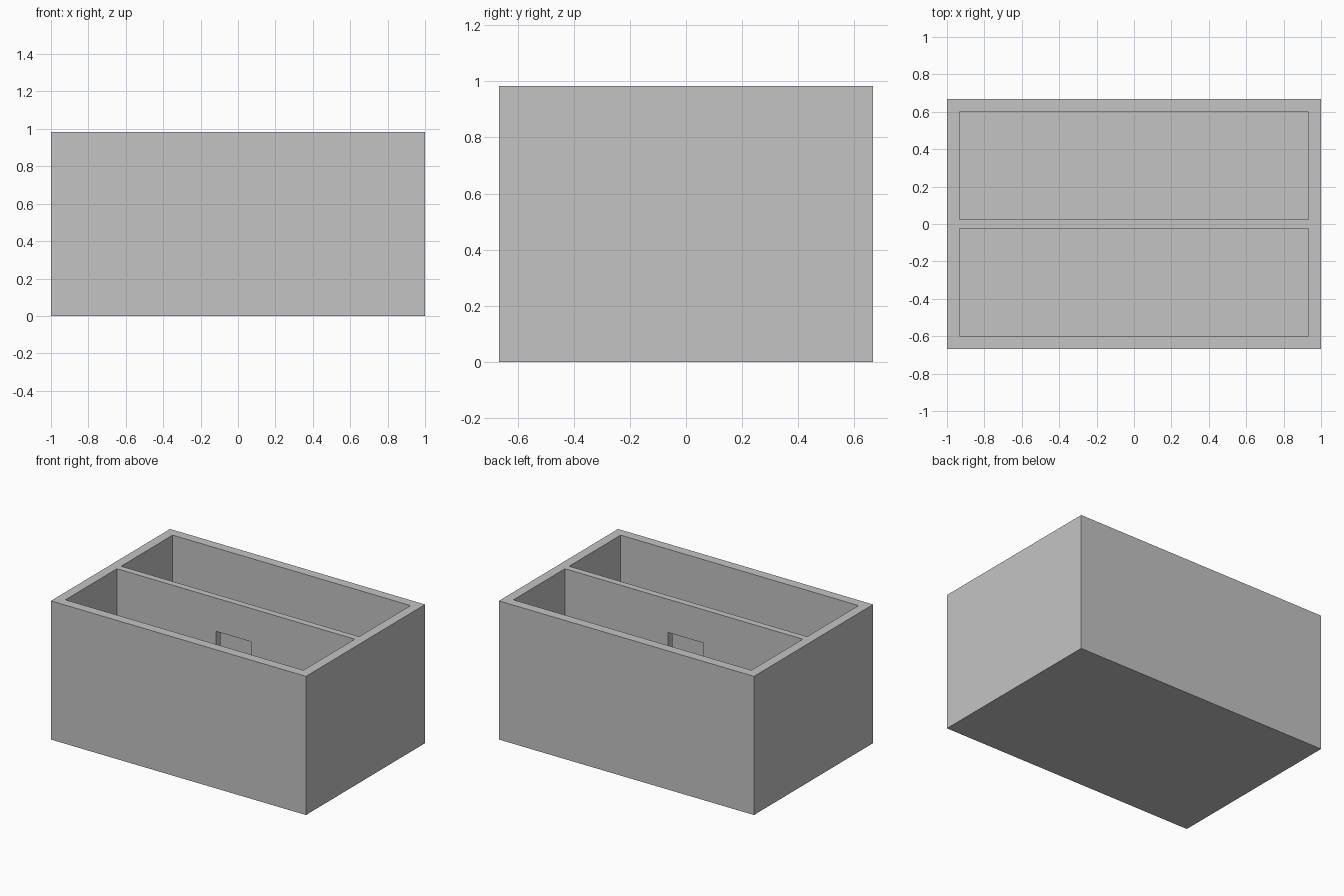
import bpy
import bmesh
from mathutils import Matrix

cube = bpy.data.objects.get("Cube")
if cube:
    bpy.data.objects.remove(cube, do_unlink=True)

HX, HY, TOP = 1.0, 0.667, 0.983      # outer half sizes and height
WALL, HALF_DIVIDER, FLOOR = 0.067, 0.0235, 0.093
DOOR_LEFT, DOOR_RIGHT, DOOR_TOP = -0.155, 0.123, 0.747

plaster = bpy.data.materials.new("plain_grey")
plaster.use_nodes = True
grey = (0.55, 0.55, 0.55, 1)
plaster.diffuse_color = grey
plaster.node_tree.nodes["Principled BSDF"].inputs["Base Color"].default_value = grey


def box(name, low, high):
    """Axis-aligned box between two corners."""
    bm = bmesh.new()
    size = [b - a for a, b in zip(low, high)]
    centre = [(a + b) / 2 for a, b in zip(low, high)]
    bmesh.ops.create_cube(bm, size=1, matrix=Matrix.Translation(centre) @ Matrix.Diagonal((*size, 1)))
    mesh = bpy.data.meshes.new(name)
    bm.to_mesh(mesh)
    bm.free()
    mesh.materials.append(plaster)
    obj = bpy.data.objects.new(name, mesh)
    bpy.context.collection.objects.link(obj)
    return obj


def cut(target, cutter):
    mod = target.modifiers.new(cutter.name, "BOOLEAN")
    mod.operation = "DIFFERENCE"
    mod.solver = "EXACT"
    mod.object = cutter
    cutter.hide_render = True
    cutter.hide_set(True)
    cutter.display_type = "WIRE"


# Solid block hollowed into two rooms, leaving floor, walls and divider
shell = box("room_shell", (-HX, -HY, 0), (HX, HY, TOP))
inner_x, inner_y = HX - WALL, HY - WALL
for name, y0, y1 in (("front_room_cutter", -inner_y, -HALF_DIVIDER),
                     ("back_room_cutter", HALF_DIVIDER, inner_y)):
    cut(shell, box(name, (-inner_x, y0, FLOOR), (inner_x, y1, TOP + 0.2)))

# Doorway through the dividing wall, down to the floor
cut(shell, box("doorway_cutter", (DOOR_LEFT, -0.1, FLOOR), (DOOR_RIGHT, 0.1, DOOR_TOP)))

# Bake the cuts and remove the helpers
bpy.context.view_layer.update()
evaluated = shell.evaluated_get(bpy.context.evaluated_depsgraph_get())
finished = bpy.data.meshes.new_from_object(evaluated)
cutters = [mod.object for mod in shell.modifiers]
shell.modifiers.clear()
shell.data = finished
for cutter in cutters:
    bpy.data.objects.remove(cutter, do_unlink=True)
